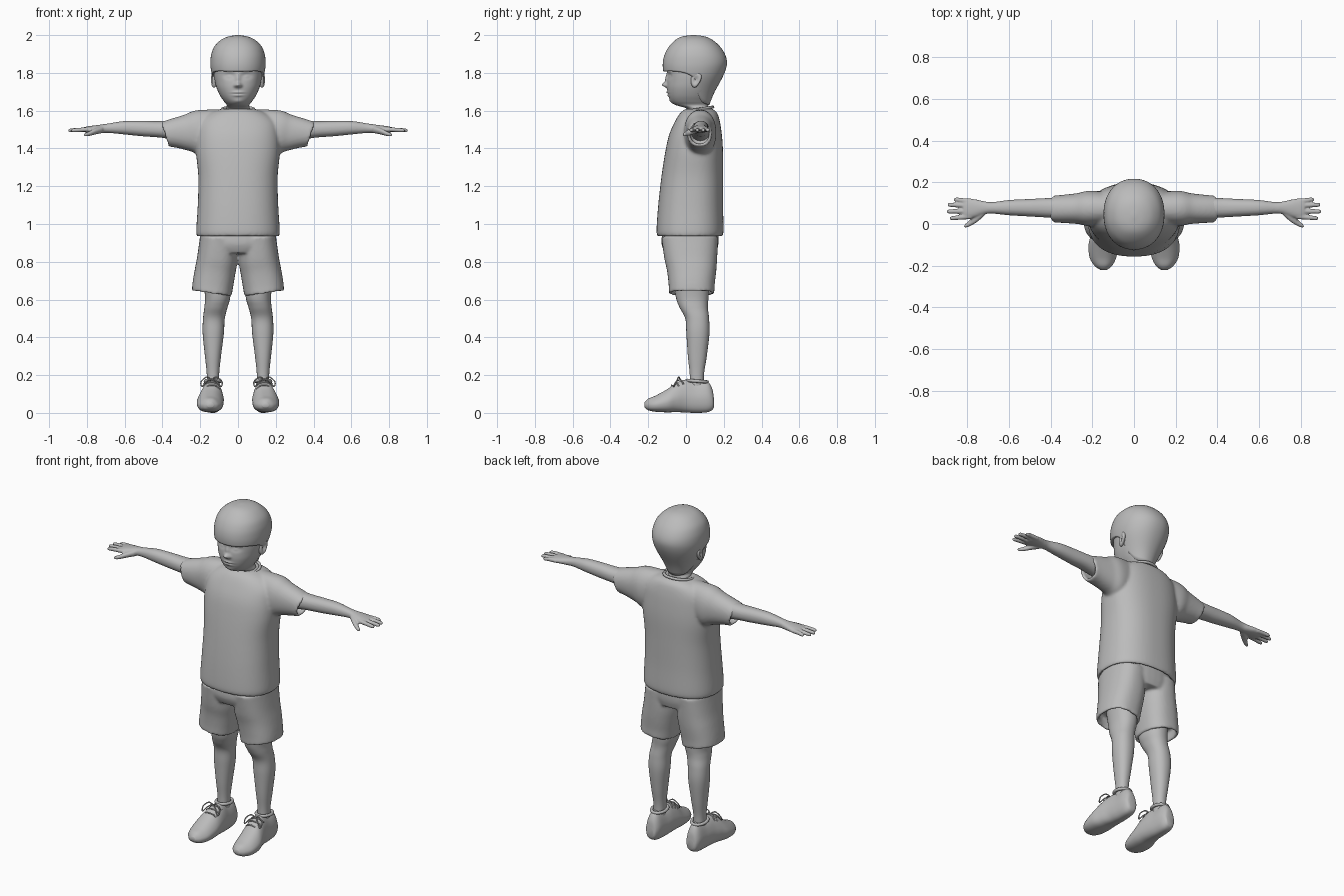
import bpy, bmesh, math
from mathutils import Vector

if "Cube" in bpy.data.objects:
    bpy.data.objects.remove(bpy.data.objects["Cube"])

GREY = bpy.data.materials.new("clay grey")
GREY.diffuse_color = (0.5, 0.5, 0.5, 1)
GREY.use_nodes = True
GREY.node_tree.nodes["Principled BSDF"].inputs["Base Color"].default_value = GREY.diffuse_color


def spline(rows, n):
    """Smoothly resample rows of numbers, n steps per span."""
    out = []
    for i in range(len(rows) - 1):
        p0, p1 = rows[max(i - 1, 0)], rows[i]
        p2, p3 = rows[i + 1], rows[min(i + 2, len(rows) - 1)]
        for k in range(n):
            t = k / n
            out.append([0.5 * (2 * b + (c - a) * t + (2 * a - 5 * b + 4 * c - d) * t * t
                               + (3 * b - a - 3 * c + d) * t ** 3)
                        for a, b, c, d in zip(p0, p1, p2, p3)])
    return out + [list(rows[-1])]


def spow(v, p):
    return math.copysign(abs(v) ** p, v)


def loft(bm, rows, axis="z", s=1, n=2.2, seg=40, steps=6, pocket=None, shear=(0, 0), taper=0):
    """Tube of oval rings (t, a0, a1, b0, b1) along an axis; pocket hollows the last end."""
    rings = spline(rows, steps)
    if pocket:
        depth, w = pocket
        t, a0, a1, b0, b1 = rings[-1]
        d = math.copysign(depth, rings[0][0] - t)
        inner = [a0 + w, a1 - w, b0 + w, b1 - w]
        rings += [[t] + inner, [t + d] + inner]
    loops = []
    for t, a0, a1, b0, b1 in rings:
        loop = []
        for k in range(seg):
            th = 2 * math.pi * k / seg
            ca, sb = spow(math.cos(th), 2 / n), spow(math.sin(th), 2 / n)
            a = (a0 + a1) / 2 + (a1 - a0) / 2 * ca * (1 - taper * max(sb, 0))
            b = (b0 + b1) / 2 + (b1 - b0) / 2 * sb
            u = t + shear[0] * ca + shear[1] * sb
            x, y, z = {"z": (a, b, u), "x": (u, a, b), "y": (a, u, b)}[axis]
            loop.append(bm.verts.new((s * x, y, z)))
        loops.append(loop)
    skin(bm, loops)
    bm.faces.new(loops[0])
    bm.faces.new(loops[-1])


def skin(bm, loops):
    for p, q in zip(loops, loops[1:]):
        for k in range(len(p)):
            j = (k + 1) % len(p)
            bm.faces.new((p[k], p[j], q[j], q[k]))


def finish(name, bm, voxel=None, smooth=4, mirror=False):
    bmesh.ops.recalc_face_normals(bm, faces=bm.faces[:])
    me = bpy.data.meshes.new(name)
    bm.to_mesh(me)
    bm.free()
    me.materials.append(GREY)
    me.shade_smooth()
    ob = bpy.data.objects.new(name, me)
    bpy.context.collection.objects.link(ob)
    if voxel:
        r = ob.modifiers.new("blend", "REMESH")
        r.mode, r.voxel_size, r.use_smooth_shade = "VOXEL", voxel, True
        m = ob.modifiers.new("soften", "SMOOTH")
        m.factor, m.iterations = 0.5, smooth
    if mirror:
        ob.modifiers.new("mirror", "MIRROR").use_mirror_merge = False
    return ob


def tube(bm, pts, r, closed=False, seg=8):
    """Round cord through points."""
    pts = [Vector(p) for p in (spline(pts, 6) if not closed else pts)]
    loops = []
    for i, p in enumerate(pts):
        nxt = pts[(i + 1) % len(pts)] if closed or i + 1 < len(pts) else p
        prv = pts[i - 1] if closed or i else p
        d = (nxt - prv).normalized()
        u = d.orthogonal() if abs(d.z) > 0.95 else d.cross(Vector((0, 0, 1)))
        u.normalize()
        v = d.cross(u)
        loops.append([bm.verts.new(p + r * (math.cos(2 * math.pi * k / seg) * u
                                            + math.sin(2 * math.pi * k / seg) * v)) for k in range(seg)])
    skin(bm, loops + [loops[0]] if closed else loops)


def oval(cx, cy, rx, ry, zf, n=40):
    return [(cx + rx * math.cos(2 * math.pi * k / n), cy + ry * math.sin(2 * math.pi * k / n),
             zf(math.sin(2 * math.pi * k / n))) for k in range(n)]


# head and neck, with the face pushed out or in by soft bumps
bm = bmesh.new()
sym = lambda z, h, f, b: (z, -h, h, f, b)
loft(bm, [sym(*r) for r in [
    (1.52, .075, .01, .13), (1.58, .067, .01, .12), (1.612, .062, .0, .118), (1.63, .06, -.055, .118),
    (1.65, .075, -.08, .122), (1.68, .095, -.093, .135), (1.72, .113, -.1, .155), (1.76, .123, -.1, .17),
    (1.80, .128, -.1, .18), (1.86, .13, -.1, .19), (1.92, .115, -.08, .17), (1.96, .07, -.04, .12)]],
    seg=128, steps=10)
BUMPS = [(.026, 0, 1.737, .015, .013), (.010, 0, 1.768, .012, .025), (.007, 0, 1.697, .028, .006),
         (.006, 0, 1.681, .024, .006), (-.004, 0, 1.689, .03, .003), (-.013, .045, 1.785, .026, .016),
         (.007, .046, 1.782, .016, .010), (.005, 0, 1.648, .025, .012), (.006, .015, 1.732, .008, .008)]
for v in bm.verts:
    if v.co.y < 0.02:
        v.co.y -= sum(a * math.exp(-((abs(v.co.x) - cx) / sx) ** 2 - ((v.co.z - cz) / sz) ** 2)
                      for a, cx, cz, sx, sz in BUMPS)
finish("head", bm)

# hair cap: fringe in front, falling to the nape behind
bm = bmesh.new()
prof = spline([(1.62, .068, -.06, .12), (1.69, .1, -.1, .147), (1.77, .132, -.112, .19), (1.82, .144, -.122, .211),
               (1.86, .146, -.122, .217), (1.9, .141, -.112, .206), (1.94, .125, -.09, .18),
               (1.975, .09, -.055, .14), (1.993, .05, -.02, .1), (2.0, .008, .03, .05)], 8)
edge = spline([(-1, 1.808), (-.6, 1.808), (-.2, 1.795), (.05, 1.765), (.3, 1.69), (.6, 1.645), (1, 1.63)], 6)


def lookup(rows, x):
    for i in range(len(rows) - 1):
        if x <= rows[i + 1][0]:
            return i, max(0, (x - rows[i][0]) / (rows[i + 1][0] - rows[i][0]))
    return len(rows) - 2, 1


loops, SEG, T = [], 80, 36
for t in range(-1, T + 1):
    loop = []
    for k in range(SEG):
        c, s = math.cos(2 * math.pi * k / SEG), math.sin(2 * math.pi * k / SEG)
        i, f = lookup(edge, s)
        i, f = lookup(prof, edge[i][1] * (1 - f) + edge[i + 1][1] * f)
        j = (i + f) + (len(prof) - 1 - i - f) * max(t, 0) / T
        i = min(int(j), len(prof) - 2)
        z, h, yf, yb = [p + (q - p) * (j - i) for p, q in zip(prof[i], prof[i + 1])]
        w = .8 if t < 0 else 1
        loop.append(bm.verts.new((w * h * spow(c, .93), (yf + yb) / 2 + w * (yb - yf) / 2 * spow(s, .93),
                                  z + (.004 if t < 0 else 0))))
    loops.append(loop)
skin(bm, loops)
bm.faces.new(loops[-1])
finish("hair", bm)

# ears, dished on the outer side
bm = bmesh.new()
bmesh.ops.create_uvsphere(bm, u_segments=24, v_segments=16, radius=1)
for v in bm.verts:
    x, y, z = v.co
    if x > 0:
        x -= 1.0 * math.exp(-(y * y + z * z) / .25)
    v.co = (.128 + .018 * x + .006 * y, .052 + .027 * y * (1 + .25 * z) + .008 * z, 1.763 + .041 * z)
finish("ears", bm, mirror=True)

# shirt: body and both sleeves blended into one cloth
bm = bmesh.new()
loft(bm, [sym(*r) for r in [
    (1.61, .085, .0, .14), (1.588, .15, -.03, .165), (1.54, .205, -.06, .18), (1.47, .22, -.09, .19),
    (1.38, .222, -.11, .196), (1.25, .21, -.13, .196), (1.1, .213, -.147, .196), (.97, .221, -.156, .199),
    (.936, .219, -.152, .194)]], n=2.4, seg=64, pocket=(.03, .014))
for s in (1, -1):
    loft(bm, [(.06, .01, .14, 1.42, 1.607), (.2, -.01, .16, 1.365, 1.602), (.27, .0, .148, 1.385, 1.577),
              (.34, .005, .14, 1.403, 1.556), (.388, .008, .136, 1.41, 1.54)],
         "x", s, pocket=(.07, .015), shear=(0, .018))
finish("shirt", bm, .008, 6)

# collar rib
bm = bmesh.new()
tube(bm, oval(0, .068, .084, .074, lambda s: 1.607 + .012 * s), .008, True)
finish("collar", bm)

# shorts: hips and two wide legs
bm = bmesh.new()
loft(bm, [sym(*r) for r in [(.99, .19, -.12, .17), (.9, .203, -.13, .172), (.845, .17, -.11, .16)]], n=2.4)
for s in (1, -1):
    loft(bm, [(.93, .005, .2, -.13, .17), (.82, .004, .215, -.115, .165), (.75, .014, .228, -.1, .16),
              (.68, .026, .24, -.092, .152), (.632, .034, .244, -.09, .15)],
         "z", s, n=2.4, pocket=(.06, .015), shear=(.014, 0))
finish("shorts", bm, .008, 5)

# arms with hands, fingers and thumb
bm = bmesh.new()
loft(bm, [(.25, .02, .13, 1.43, 1.56), (.4, .03, .125, 1.456, 1.545), (.5, .036, .12, 1.464, 1.546),
          (.6, .042, .115, 1.474, 1.545), (.68, .05, .105, 1.482, 1.533), (.72, .046, .109, 1.482, 1.527),
          (.76, .033, .118, 1.483, 1.522), (.8, .025, .122, 1.484, 1.516), (.82, .033, .117, 1.488, 1.511)], "x")
for y0, y1, tip in ((.036, .028, .885), (.062, .06, .899), (.088, .092, .895), (.11, .117, .865)):
    rows = [(.78, y0, .012, 1.5), (.83, (y0 + y1) / 2, .0115, 1.499), (tip - .012, y1, .010, 1.496),
            (tip, y1, .004, 1.495)]
    loft(bm, [(x, y - r, y + r, z - r, z + r) for x, y, r, z in rows], "x", n=2, seg=16)
loft(bm, [(.715, .042, .085, 1.482, 1.52), (.755, .008, .055, 1.474, 1.507), (.79, -.012, .018, 1.465, 1.49),
          (.81, -.018, .0, 1.464, 1.482), (.815, -.014, -.005, 1.468, 1.477)], "x", n=2, seg=20)
finish("arms", bm, .0045, 4, True)

# legs
bm = bmesh.new()
loft(bm, [(.1, .1, .165, .02, .095), (.2, .1, .165, .02, .095), (.3, .09, .175, .01, .11),
          (.42, .075, .187, .002, .124), (.5, .07, .185, -.004, .122), (.56, .055, .178, -.035, .116),
          (.62, .04, .175, -.055, .12), (.75, .035, .19, -.07, .13)])
finish("legs", bm, mirror=True)

# shoes, heel to toe
bm = bmesh.new()
loft(bm, [(.147, .11, .155, .03, .08), (.138, .1, .168, .015, .13), (.11, .09, .178, .003, .168),
          (.05, .085, .183, .0, .166), (0, .08, .19, .002, .176), (-.05, .076, .205, .004, .16),
          (-.1, .076, .218, .003, .125), (-.16, .085, .213, .006, .092), (-.2, .105, .19, .014, .075),
          (-.22, .13, .162, .03, .055)], "y", n=2.6, seg=48, taper=.3)
finish("shoes", bm, mirror=True)

# padded rim around each ankle
bm = bmesh.new()
tube(bm, oval(.133, .06, .04, .052, lambda s: .168 - .004 * s), .009, True)
finish("shoe_rims", bm, mirror=True)

# laces: bars across the instep and a loose bow
bm = bmesh.new()
for y, z in ((-.025, .17), (-.05, .158), (-.075, .143)):
    tube(bm, [(.098, y + .012, z - .018), (.12, y, z + .002), (.155, y, z + .002), (.182, y + .012, z - .018)], .004)
for d in (-1, 1):
    tube(bm, [(.14, -.03, .175), (.14 + .025 * d, -.04, .19), (.14 + .055 * d, -.05, .165),
              (.14 + .05 * d, -.065, .14), (.14 + .025 * d, -.05, .168), (.14, -.03, .175)], .0035)
finish("laces", bm, mirror=True)
